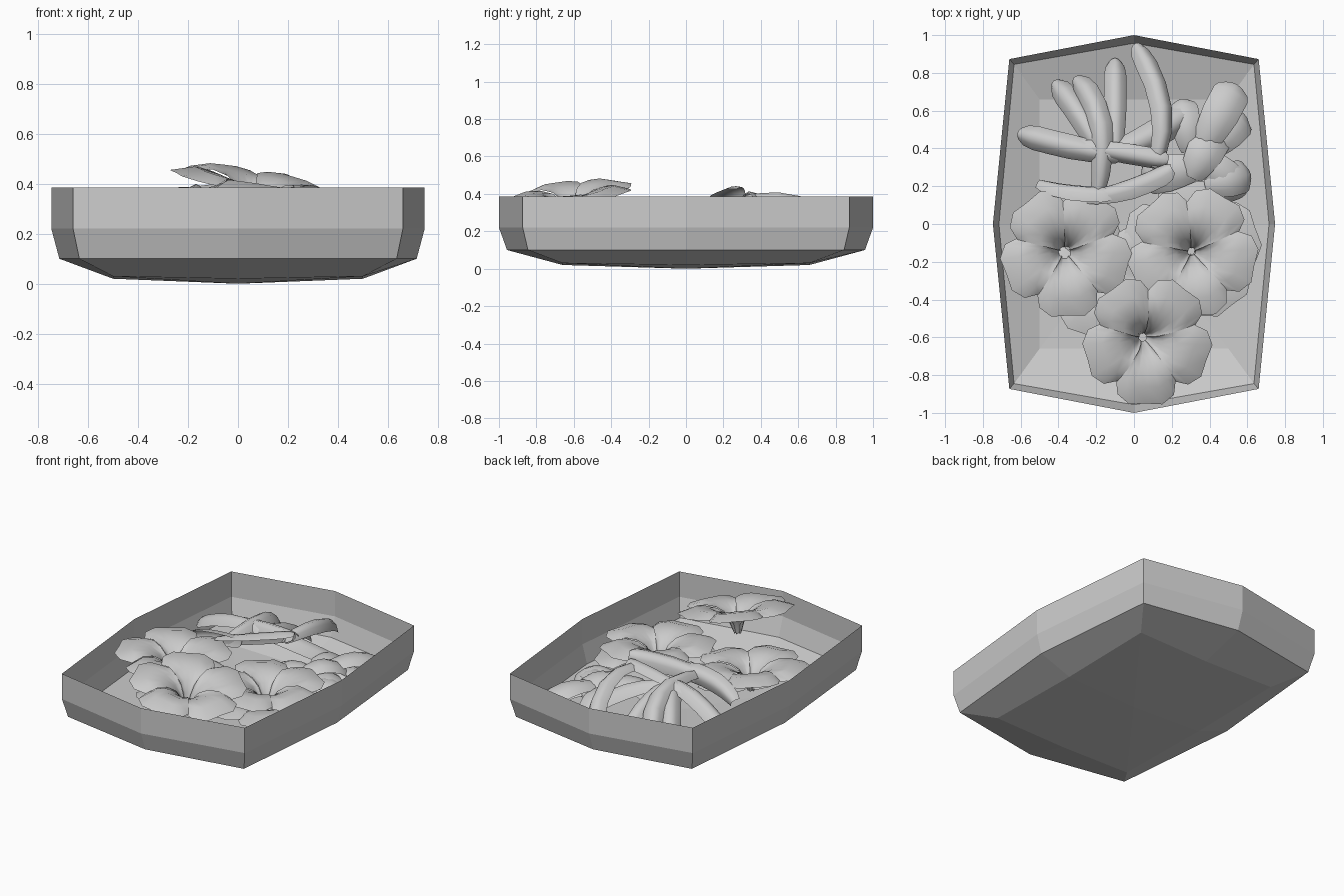
import bpy, math
from mathutils import Vector, Matrix

if "Cube" in bpy.data.objects:
    bpy.data.objects.remove(bpy.data.objects["Cube"])


def make(name, verts, faces, smooth=True):
    me = bpy.data.meshes.new(name)
    me.from_pydata([tuple(v) for v in verts], [], faces)
    me.update()
    ob = bpy.data.objects.new(name, me)
    bpy.context.collection.objects.link(ob)
    for p in me.polygons:
        p.use_smooth = smooth
    return ob


# --- Tray: thin eight-sided shell, open at the top ---
def ring(cx, cy, mx, my, z, zmid=None):
    zm = z if zmid is None else zmid
    return [(cx, -cy, z), (mx, 0, zm), (cx, cy, z), (0, my, zm),
            (-cx, cy, z), (-mx, 0, zm), (-cx, -cy, z), (0, -my, zm)]


rings = [ring(.50, .66, .50, .66, .03, .02),
         ring(.635, .845, .715, .957, .10),
         ring(.66, .873, .747, 1.0, .22),
         ring(.66, .873, .747, 1.0, .385)]
verts = [v for r in rings for v in r]
faces = []
for k in range(len(rings) - 1):
    for i in range(8):
        j = (i + 1) % 8
        faces.append((k * 8 + i, k * 8 + j, k * 8 + 8 + j, k * 8 + 8 + i))
n = len(verts)
verts.append((0, 0, 0))
faces += [(n, (i + 1) % 8, i) for i in range(8)]
make("tray", verts, faces, smooth=False)


# --- Trumpet flower: five broad lobed petals meeting in a deep throat ---
def flower(name, loc, tilt_x=0, tilt_y=0, spin=0, size=1.0, depth=.17):
    us = [-1, -.75, -.4, 0, .4, .75, 1]
    tips = [.265, .325, .35, .335, .35, .325, .265]
    rows = [(.06, -1), (.13, -.6), (.25, -.25), (.45, -.02), (.72, .06), (1, -.12)]
    m = (Matrix.Translation(loc) @ Matrix.Rotation(tilt_x, 4, 'X')
         @ Matrix.Rotation(tilt_y, 4, 'Y') @ Matrix.Rotation(spin, 4, 'Z'))
    vs, fs = [], []
    for p in range(5):
        base = len(vs)
        mid = math.radians(270 + 72 * p)
        for t, z in rows:
            for u, tip in zip(us, tips):
                a = mid + u * math.radians(37)
                r = tip * t * size
                fold = -.014 * abs(u) ** 3 * min(1, t * 3)
                vs.append(m @ Vector((r * math.cos(a), r * math.sin(a),
                                      (z * depth + fold + .004 * u) * size)))
        w = len(us)
        for k in range(len(rows) - 1):
            for i in range(w - 1):
                b = base + k * w + i
                fs.append((b, b + w, b + w + 1, b + 1))
    make(name, vs, fs)


flower("front_flower", (.075, -.62, .42), .12, .17, -.03)
flower("left_flower", (-.36, -.15, .335), .03, .05, .04)
flower("right_flower", (.31, -.15, .31), .02, .03, .1)
flower("lower_left_flower", (-.16, -.28, .2), 0, .05, -.35, .95, .12)
flower("lower_right_flower", (.3, -.14, .2), 0, 0, .65, 1.08, .12)


# --- Arched strip petal swept along a curved path through three points ---
def strip(name, a, b, c, width, arch=.35, roll=0):
    a, b, c = Vector(a), Vector(b), Vector(c)
    ctrl = 2 * b - (a + c) / 2
    steps = [(0, .6), (.1, .75), (.3, .9), (.5, 1), (.7, 1), (.86, 1), (.95, .85), (1, .5)]
    us = [-1, -.55, 0, .55, 1]
    vs, fs = [], []
    for t, wd in steps:
        pos = a * (1 - t) ** 2 + ctrl * 2 * t * (1 - t) + c * t * t
        tan = ((ctrl - a) * (1 - t) + (c - ctrl) * t).normalized()
        side = tan.cross(Vector((0, 0, 1))).normalized()
        up = side.cross(tan)
        rot = Matrix.Rotation(roll, 3, tan)
        side, up = rot @ side, rot @ up
        h = width * wd / 2
        for u in us:
            vs.append(pos + side * h * u + up * h * arch * (1 - 2 * u * u))
    w = len(us)
    for k in range(len(steps) - 1):
        for i in range(w - 1):
            q = k * w + i
            fs.append((q, q + 1, q + w + 1, q + w))
    make(name, vs, fs)


# Drooping long-petalled blossom at the back left
droop = [
    ((-.08, .36, .36), (-.34, .41, .34), (-.61, .48, .22), .13, 0),
    ((-.16, .34, .34), (-.27, .55, .29), (-.42, .75, .10), .13, 0),
    ((-.19, .18, .35), (-.18, .53, .35), (-.31, .77, .16), .13, 0),
    ((-.10, .36, .33), (-.10, .62, .27), (-.10, .87, .10), .12, 0),
    ((.11, .30, .37), (.15, .62, .36), (.01, .95, .17), .12, .3),
    ((-.12, .38, .34), (.10, .47, .28), (.32, .62, .14), .15, 0),
    ((-.25, .15, .33), (-.02, .20, .38), (.20, .30, .42), .13, -.6),
    ((-.50, .22, .26), (-.33, .18, .33), (-.10, .17, .35), .12, -1.0),
    ((-.30, .41, .35), (-.05, .37, .38), (.18, .33, .39), .11, .2),
]
for i, (a, b, c, wd, roll) in enumerate(droop):
    strip(f"drooping_petal_{i + 1}", a, b, c, wd, .45, roll)

# Low flat blossoms at the back right
spread = [
    (.36, .40, 62, .38, .20, .22), (.38, .38, 45, .28, .20, .17),
    (.34, .38, -42, .33, .18, .19), (.30, .38, 100, .28, .16, .20),
    (.34, .30, 190, .30, .20, .21), (.38, .20, 15, .24, .18, .19),
    (.30, .25, 60, .28, .20, .23),
]
for i, (x, y, ang, ln, wd, z) in enumerate(spread):
    d = Vector((math.cos(math.radians(ang)), math.sin(math.radians(ang)), 0))
    a = Vector((x, y, z))
    strip(f"flat_petal_{i + 1}", a, a + d * ln * .55 + Vector((0, 0, .02)),
          a + d * ln - Vector((0, 0, .06)), wd, .2)
